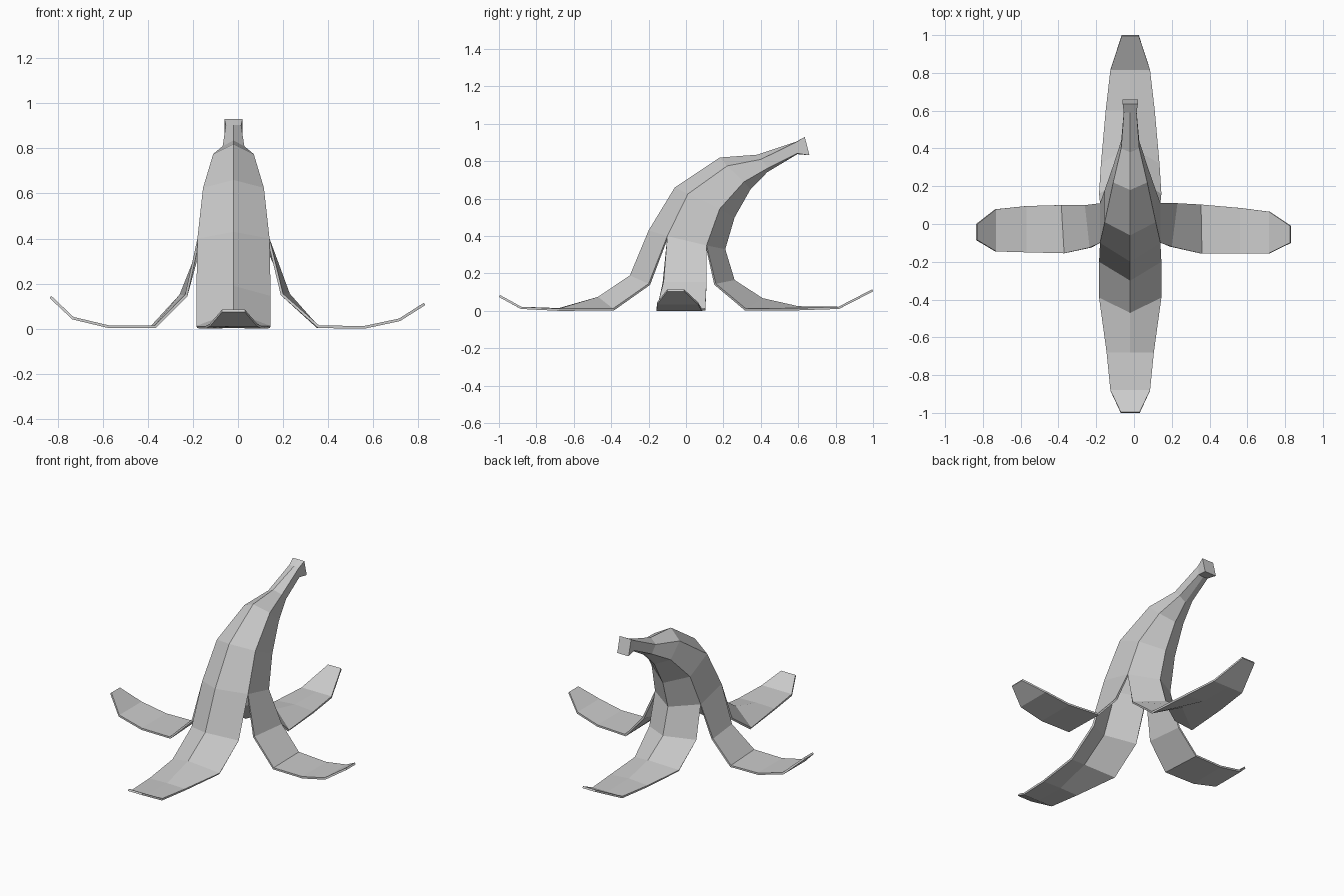
import bpy, bmesh

CX = -0.02  # the fruit's ridge line sits slightly off centre

# Upper peel sections: front ridge (y,z), half width, front corner, back corner, back ridge
sections = [
    ((.635, .93), .04, (.635, .93), (.66, .832), (.66, .832)),
    ((.59, .905), .034, (.59, .903), (.595, .842), (.595, .838)),
    ((.38, .835), .048, (.40, .81), (.44, .765), (.435, .742)),
    ((.18, .82), .09, (.22, .775), (.31, .69), (.345, .65)),
    ((-.06, .66), .135, (.01, .625), (.18, .545), (.26, .50)),
    ((-.20, .43), .16, (-.10, .40), (.11, .35), (.21, .33)),
]

# Ridged flaps: ridge (y,z), half width, edge (y,z)
front = [((-.30, .19), .165, (-.20, .145)), ((-.47, .075), .165, (-.39, .012)),
         ((-.68, .015), .125, (-.68, .012)), ((-.88, .022), .105, (-.88, .022)),
         ((-.995, .085), .05, (-.995, .085))]
back = [((.26, .165), .165, (.16, .145)), ((.41, .068), .155, (.32, .012)),
        ((.60, .025), .13, (.60, .015)), ((.815, .022), .105, (.815, .022)),
        ((.995, .115), .045, (.995, .115))]

# Flat side flaps: x at front edge, x at back edge, z, front y, back y
right = [(.20, .23, .155, -.12, .11), (.36, .355, .014, -.157, .103),
         (.56, .56, .012, -.157, .085), (.715, .715, .045, -.155, .065),
         (.825, .825, .115, -.10, -.01)]
left = [(-.235, -.26, .15, -.125, .10), (-.37, -.385, .014, -.155, .10),
        (-.57, -.57, .014, -.15, .095), (-.73, -.73, .052, -.145, .078),
        (-.828, -.828, .145, -.085, .0)]

bm = bmesh.new()


def bridge(upper, lower):
    for j in range(len(upper) - 1):
        bm.faces.new((upper[j], lower[j], lower[j + 1], upper[j + 1]))


def grow(row, rows):
    for pts in rows:
        new = [bm.verts.new(p) for p in pts]
        bridge(row, new)
        row = new


# Stem and unsplit upper peel, six-sided
rings = []
for f, w, a, b, k in sections:
    pts = [(CX, *f), (CX + w, *a), (CX + w, *b), (CX, *k), (CX - w, *b), (CX - w, *a)]
    rings.append([bm.verts.new(p) for p in pts])
bm.faces.new(rings[0])
for u, l in zip(rings, rings[1:]):
    bridge(u + u[:1], l + l[:1])

# Four flaps folding out from the last ring
F, A, B, K, B2, A2 = rings[-1]
grow([A2, F, A], [[(CX - w, *e), (CX, *r), (CX + w, *e)] for r, w, e in front])
grow([B, K, B2], [[(CX + w, *e), (CX, *r), (CX - w, *e)] for r, w, e in back])
grow([A, B], [[(xf, yf, z), (xb, yb, z)] for xf, xb, z, yf, yb in right])
grow([B2, A2], [[(xb, yb, z), (xf, yf, z)] for xf, xb, z, yf, yb in left])

mesh = bpy.data.meshes.new("banana_peel")
bm.to_mesh(mesh)
bm.free()
peel = bpy.data.objects.new("banana_peel", mesh)
bpy.context.collection.objects.link(peel)

# Skin thickness, added to the inside
skin = peel.modifiers.new("skin", 'SOLIDIFY')
skin.thickness = 0.012
skin.offset = -1
